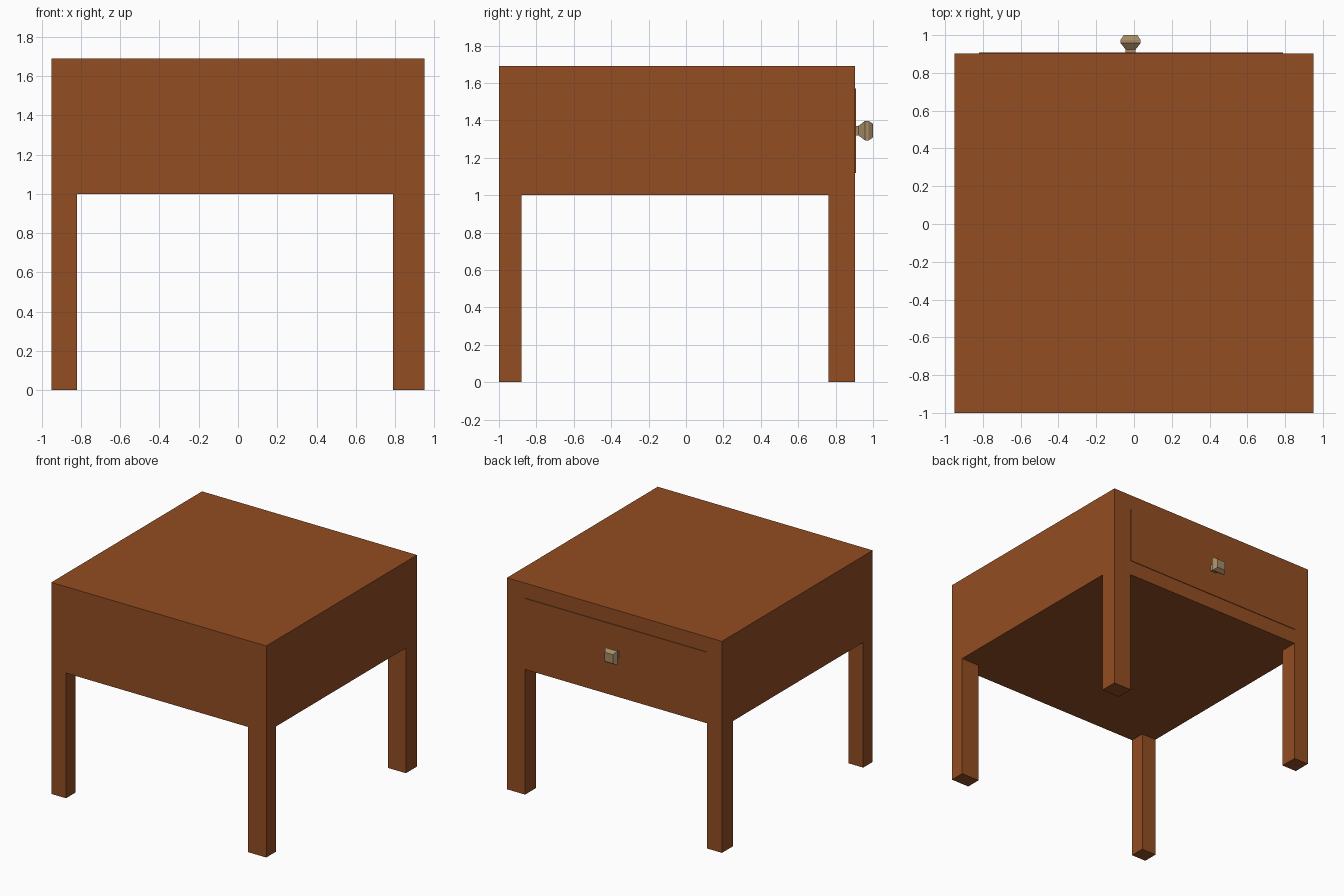
import bpy, bmesh

if "Cube" in bpy.data.objects:
    bpy.data.objects.remove(bpy.data.objects["Cube"])


def material(name, rgb):
    m = bpy.data.materials.new(name)
    m.diffuse_color = (*rgb, 1)
    m.use_nodes = True
    m.node_tree.nodes["Principled BSDF"].inputs["Base Color"].default_value = m.diffuse_color
    return m


wood = material("brown wood", (0.29, 0.075, 0.016))
brass = material("dull brass", (0.38, 0.26, 0.13))


def finish(bm, name, mat):
    bmesh.ops.recalc_face_normals(bm, faces=bm.faces)
    mesh = bpy.data.meshes.new(name)
    bm.to_mesh(mesh)
    bm.free()
    mesh.materials.append(mat)
    obj = bpy.data.objects.new(name, mesh)
    bpy.context.collection.objects.link(obj)
    return obj


def box(name, xs, ys, zs, mat):
    bm = bmesh.new()
    bmesh.ops.create_cube(bm, size=1)
    for v in bm.verts:
        v.co = [r[0] if c < 0 else r[1] for c, r in zip(v.co, (xs, ys, zs))]
    return finish(bm, name, mat)


# cabinet body
box("cabinet_body", (-0.95, 0.95), (-1.0, 0.903), (1.0, 1.69), wood)

# four legs, flush with the body corners
for side, xs in (("left", (-0.95, -0.82)), ("right", (0.79, 0.95))):
    for end, ys in (("front", (-1.0, -0.88)), ("back", (0.763, 0.903))):
        box(f"{end}_{side}_leg", xs, ys, (0.0, 1.0), wood)

# thin raised drawer face
box("drawer_face", (-0.82, 0.79), (0.901, 0.908), (1.12, 1.57), wood)

# square flared knob: rings of (y, half width)
bm = bmesh.new()
cx, cz = -0.018, 1.345
rings = []
for y, h in ((0.905, 0.026), (0.923, 0.026), (0.958, 0.053), (0.975, 0.053), (1.0, 0.036)):
    rings.append([bm.verts.new((cx + sx * h, y, cz + sz * h))
                  for sx, sz in ((-1, -1), (1, -1), (1, 1), (-1, 1))])
for a, b in zip(rings, rings[1:]):
    for i in range(4):
        j = (i + 1) % 4
        bm.faces.new((a[i], a[j], b[j], b[i]))
bm.faces.new(rings[0])
bm.faces.new(rings[-1])
finish(bm, "drawer_knob", brass)
